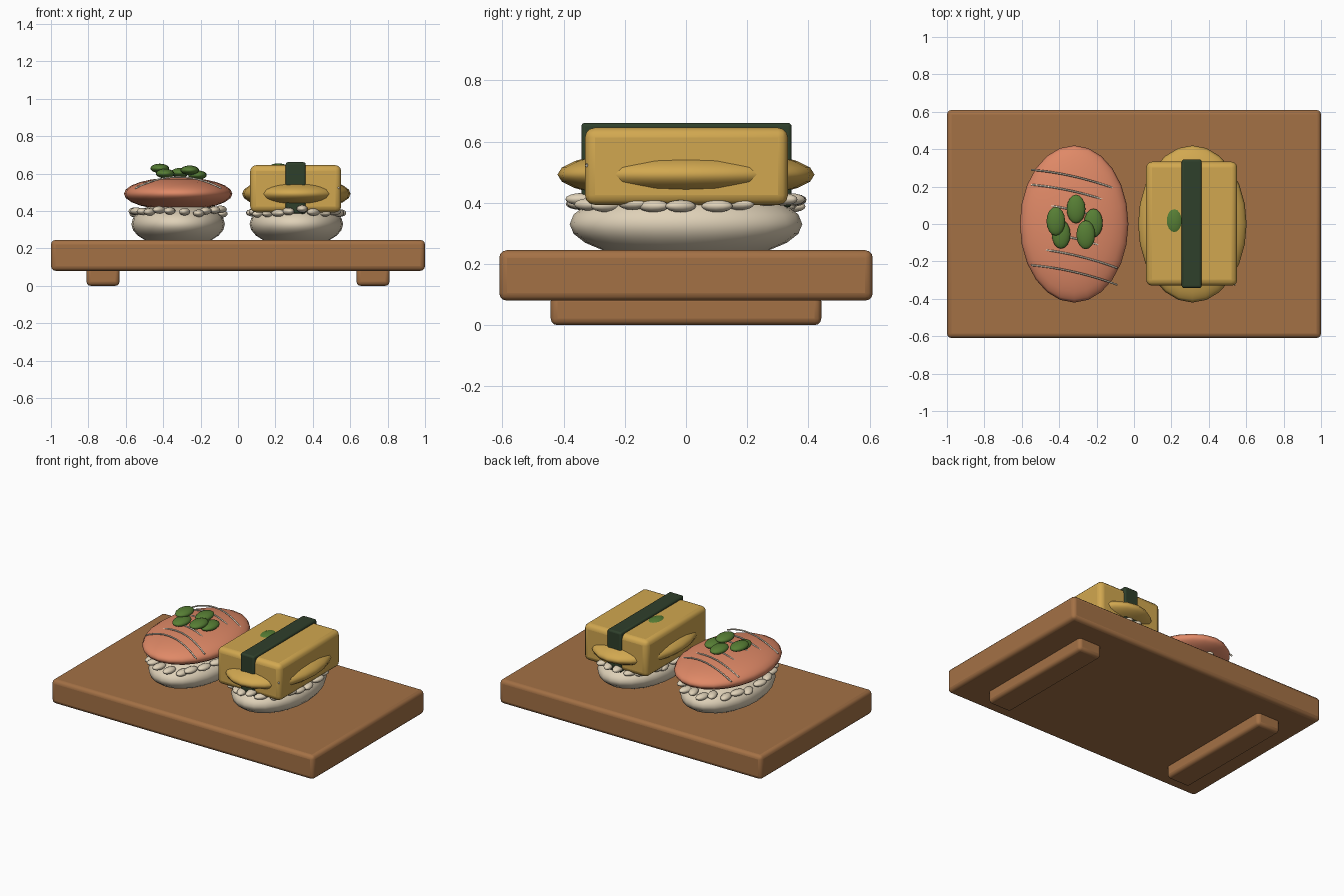
import bpy, math, random

if "Cube" in bpy.data.objects:
    bpy.data.objects.remove(bpy.data.objects["Cube"])
random.seed(4)


def material(name, rgb):
    m = bpy.data.materials.new(name)
    m.diffuse_color = (*rgb, 1)
    m.use_nodes = True
    m.node_tree.nodes["Principled BSDF"].inputs["Base Color"].default_value = m.diffuse_color
    return m


WOOD = material("warm wood", (0.37, 0.165, 0.06))
RICE = material("cream rice", (0.74, 0.64, 0.48))
SALMON = material("salmon pink", (0.74, 0.25, 0.135))
EGG = material("egg yellow", (0.64, 0.39, 0.08))
NORI = material("dark seaweed", (0.028, 0.05, 0.024))
GREEN = material("leaf green", (0.095, 0.21, 0.035))
SAUCE = material("pale sauce", (0.78, 0.70, 0.56))


def box(name, lo, hi, bevel, mat):
    """Rounded box between two corners."""
    centre = [(a + b) / 2 for a, b in zip(lo, hi)]
    bpy.ops.mesh.primitive_cube_add(size=1, location=centre)
    o = bpy.context.object
    o.name = name
    o.scale = [b - a for a, b in zip(lo, hi)]
    bpy.ops.object.transform_apply(location=False, rotation=False, scale=True)
    mod = o.modifiers.new("rounded edges", 'BEVEL')
    mod.width, mod.segments = bevel, 3
    o.data.materials.append(mat)
    bpy.ops.object.shade_smooth_by_angle(angle=math.radians(35))
    return o


def blob(name, loc, radii, mat, seg=24, rings=12, turn=0.0):
    """Smooth ellipsoid."""
    bpy.ops.mesh.primitive_uv_sphere_add(segments=seg, ring_count=rings, radius=1,
                                         location=loc, rotation=(0, 0, turn))
    o = bpy.context.object
    o.name = name
    o.scale = radii
    o.data.materials.append(mat)
    bpy.ops.object.shade_smooth()
    return o


def drizzle(name, cx, y0, mat):
    """Thin arched sauce line laid across a topping."""
    cu = bpy.data.curves.new(name, 'CURVE')
    cu.dimensions = '3D'
    cu.bevel_depth, cu.bevel_resolution = 0.005, 1
    cu.use_fill_caps = True
    sp = cu.splines.new('POLY')
    n = 13
    sp.points.add(n - 1)
    for i in range(n):
        t = i / (n - 1)
        dx = -0.23 + 0.46 * t
        sp.points[i].co = (cx + dx, y0 - 0.04 * t - 0.065 * t * t,
                           0.582 - 1.15 * dx * dx, 1)
    cu.materials.append(mat)
    o = bpy.data.objects.new(name, cu)
    bpy.context.collection.objects.link(o)


# Serving board and its two feet
box("board", (-1, -0.61, 0.08), (1, 0.61, 0.245), 0.025, WOOD)
for side, x in (("left", -0.722), ("right", 0.722)):
    box(side + "_foot", (x - 0.088, -0.442, 0), (x + 0.088, 0.442, 0.1), 0.022, WOOD)

# Rice mounds, loose grains, toppings and sauce
for side, cx, mat in (("salmon", -0.32, SALMON), ("egg", 0.312, EGG)):
    blob(side + "_rice", (cx, 0, 0.33), (0.25, 0.38, 0.122), RICE)
    count = 22
    for i in range(count):
        a = math.tau * (i + random.uniform(-0.2, 0.2)) / count
        blob(f"{side}_rice_grain_{i}",
             (cx + 0.235 * math.cos(a), 0.345 * math.sin(a), random.uniform(0.382, 0.412)),
             (0.03, 0.052, 0.02), RICE, 12, 8, random.uniform(-0.5, 0.5))
    blob(side + "_topping", (cx, 0, 0.492), (0.29, 0.42, 0.088), mat)
    for i, y in enumerate((0.29, 0.21, 0.11, -0.04, -0.13, -0.22)):
        drizzle(f"{side}_sauce_line_{i}", cx, y, SAUCE)

# Omelette block with seaweed band
box("omelette", (0.065, -0.33, 0.393), (0.552, 0.333, 0.645), 0.032, EGG)
box("seaweed_band", (0.255, -0.342, 0.385), (0.362, 0.345, 0.661), 0.012, NORI)

# Chopped scallion pieces
for i, (x, y, z) in enumerate(((-0.418, 0.015, 0.628), (-0.31, 0.08, 0.605),
                               (-0.217, 0.005, 0.592), (-0.39, -0.055, 0.600),
                               (-0.258, -0.058, 0.618), (0.215, 0.018, 0.630))):
    blob(f"scallion_{i}", (x, y, z), (0.05, 0.077, 0.025), GREEN, 16, 10)
